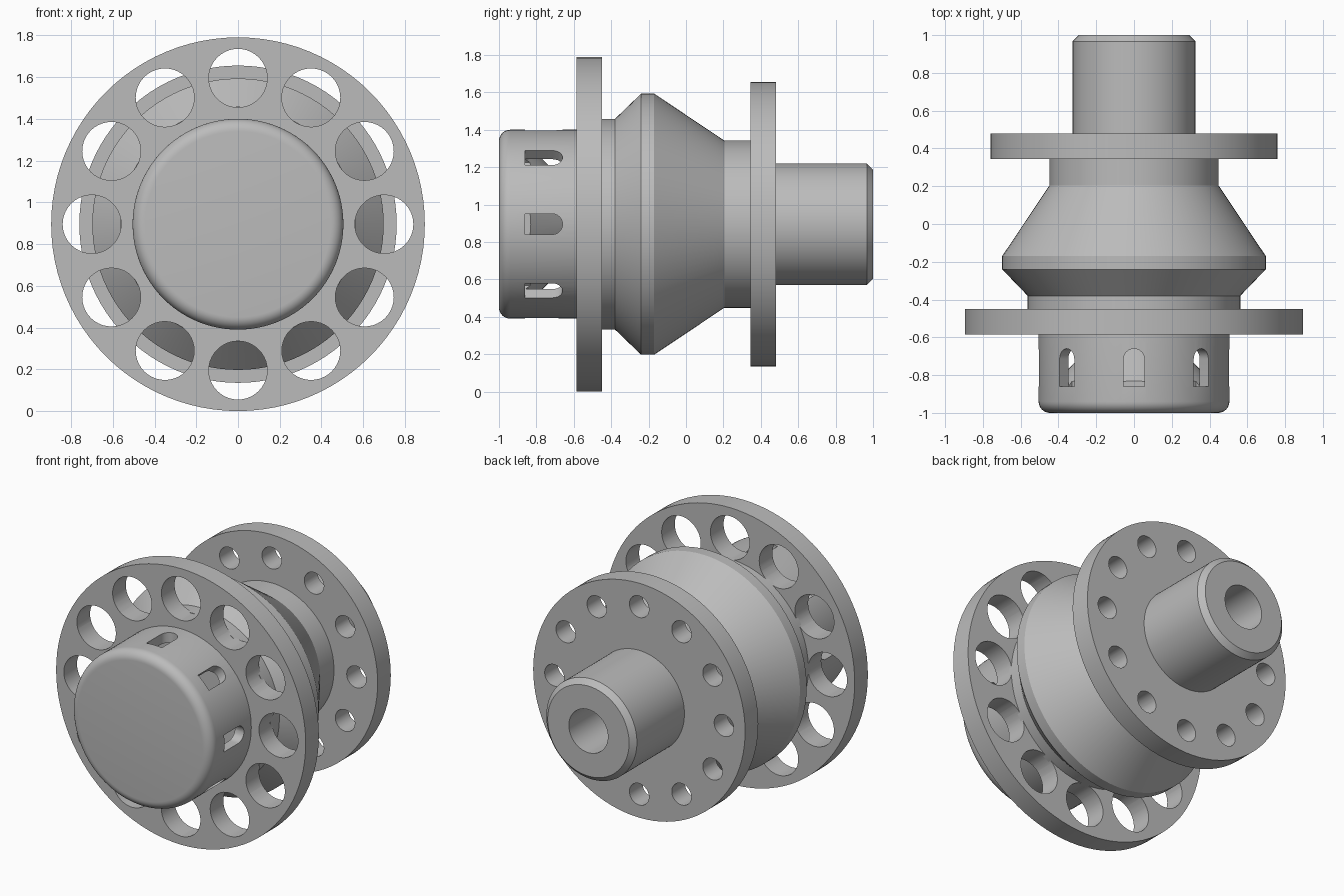
import bpy, bmesh
from math import pi, cos, sin
from mathutils import Matrix, Vector

cube = bpy.data.objects.get("Cube")
if cube:
    bpy.data.objects.remove(cube, do_unlink=True)

AXIS_Z = 0.895
SEGMENTS = 96

steel = bpy.data.materials.new("plain grey")
steel.use_nodes = True
grey = (0.5, 0.5, 0.5, 1)
steel.diffuse_color = grey
steel.node_tree.nodes["Principled BSDF"].inputs["Base Color"].default_value = grey


def finish(name, bm):
    bmesh.ops.remove_doubles(bm, verts=bm.verts, dist=1e-5)
    bmesh.ops.recalc_face_normals(bm, faces=bm.faces)
    mesh = bpy.data.meshes.new(name)
    bm.to_mesh(mesh)
    bm.free()
    mesh.materials.append(steel)
    obj = bpy.data.objects.new(name, mesh)
    obj.location.z = AXIS_Z
    bpy.context.collection.objects.link(obj)
    return obj


def lathe(name, profile, closed=False):
    """Turn a (radius, y) profile around the y axis."""
    bm = bmesh.new()
    verts = [bm.verts.new((r, y, 0)) for r, y in profile]
    edges = [bm.edges.new(pair) for pair in zip(verts, verts[1:])]
    if closed:
        edges.append(bm.edges.new((verts[-1], verts[0])))
    bmesh.ops.spin(bm, geom=verts + edges, cent=(0, 0, 0), axis=(0, 1, 0),
                   angle=2 * pi, steps=SEGMENTS, use_merge=True)
    return finish(name, bm)


def ring_of_holes(name, count, ring, radius, y):
    bm = bmesh.new()
    for i in range(count):
        a = 2 * pi * i / count
        place = Matrix.Translation((ring * cos(a), y, ring * sin(a)))
        bmesh.ops.create_cone(bm, cap_ends=True, segments=40, radius1=radius,
                              radius2=radius, depth=0.4,
                              matrix=place @ Matrix.Rotation(pi / 2, 4, "X"))
    return finish(name, bm)


def ring_of_slots(name, count, half, front, back):
    """Radial slots, square at the front and round at the back."""
    arc = [(half * cos(pi * k / 12), back - half + half * sin(pi * k / 12))
           for k in range(13)]
    outline = [(-half, front), (half, front)] + arc
    bm = bmesh.new()
    for i in range(count):
        turn = Matrix.Rotation(2 * pi * i / count, 4, "Y")
        face = bm.faces.new([bm.verts.new(turn @ Vector((x, y, 0.41)))
                             for x, y in outline])
        out = bmesh.ops.extrude_face_region(bm, geom=[face])
        moved = [g for g in out["geom"] if isinstance(g, bmesh.types.BMVert)]
        bmesh.ops.translate(bm, verts=moved, vec=turn @ Vector((0, 0, 0.2)))
    return finish(name, bm)


def cut(obj, cutter):
    cutter.hide_render = True
    mod = obj.modifiers.new("cut", "BOOLEAN")
    mod.operation, mod.solver, mod.object = "DIFFERENCE", "EXACT", cutter
    bpy.context.view_layer.objects.active = obj
    bpy.ops.object.modifier_apply(modifier=mod.name)
    bpy.data.objects.remove(cutter, do_unlink=True)


# Front cap with a rounded rim, hollow around a tapered core
rim = [(0.445 + 0.06 * sin(pi * k / 16), -0.94 - 0.06 * cos(pi * k / 16))
       for k in range(9)]
front_cap = lathe("front_cap", [(0, -1)] + rim + [(0.505, -0.5), (0, -0.5)])
cut(front_cap, lathe("cavity", [(0.44, -0.86), (0.44, -0.62), (0.2, -0.62)], True))
cut(front_cap, ring_of_slots("slots", 8, 0.055, -0.86, -0.66))

# Flanges with bolt holes
front_flange = lathe("front_flange", [(0, -0.585), (0.895, -0.585),
                                      (0.895, -0.45), (0, -0.45)])
cut(front_flange, ring_of_holes("front_holes", 12, 0.7, 0.14, -0.52))
rear_flange = lathe("rear_flange", [(0, 0.345), (0.76, 0.345),
                                    (0.76, 0.48), (0, 0.48)])
cut(rear_flange, ring_of_holes("rear_holes", 12, 0.608, 0.07, 0.41))

# Double-tapered middle body
body = lathe("body", [(0, -0.47), (0.563, -0.47), (0.563, -0.38), (0.698, -0.24),
                      (0.698, -0.17), (0.447, 0.205), (0.447, 0.36), (0, 0.36)])

# Rear shaft with chamfered end and bore
shaft = lathe("rear_shaft", [(0, 0.5), (0.14, 0.5), (0.14, 1), (0.292, 1),
                             (0.325, 0.967), (0.325, 0.46), (0, 0.46)])

# Smooth round surfaces, crisp edges
bpy.ops.object.select_all(action="DESELECT")
for obj in (front_cap, front_flange, rear_flange, body, shaft):
    obj.select_set(True)
bpy.context.view_layer.objects.active = body
bpy.ops.object.shade_smooth_by_angle(angle=pi / 7)
